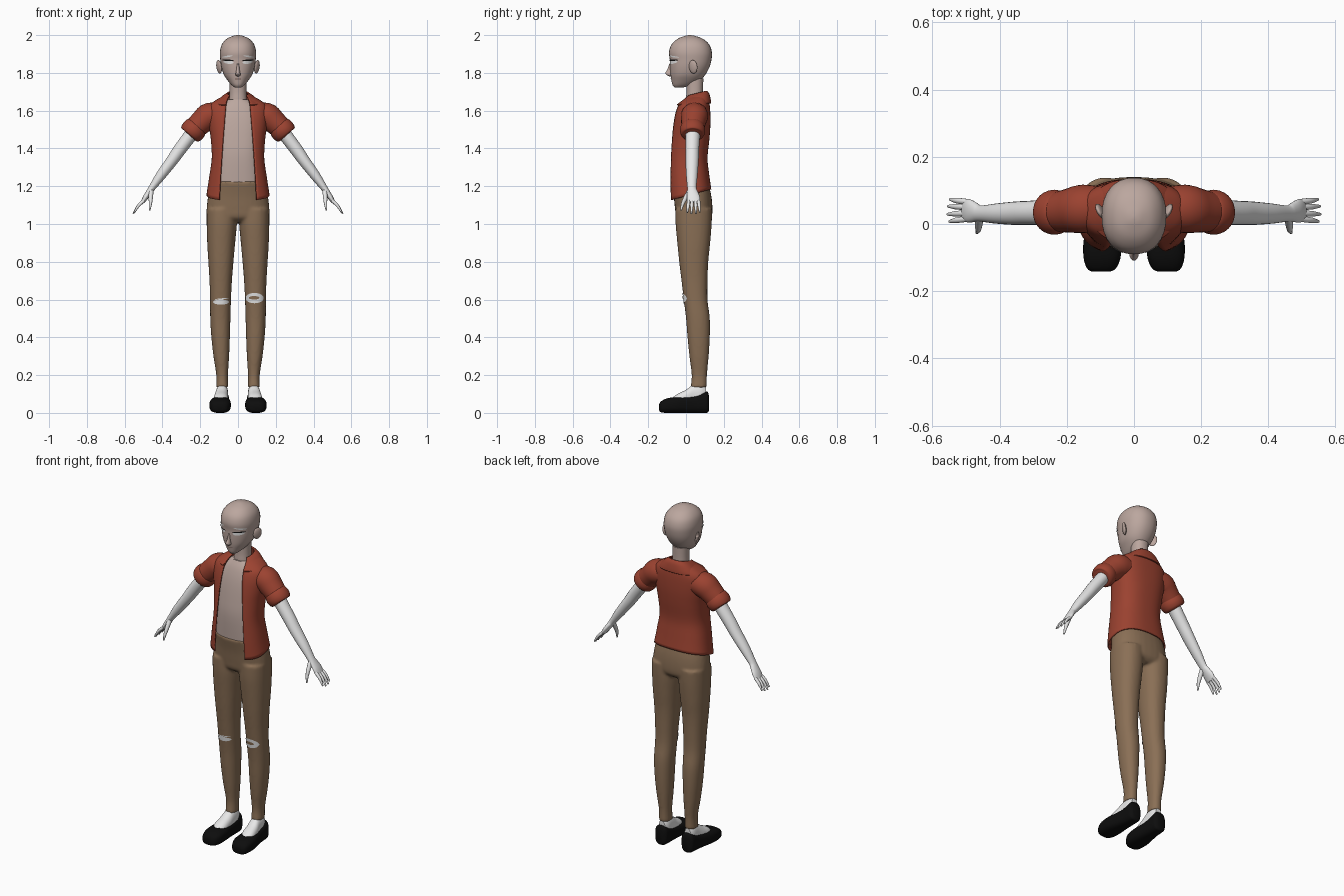
import bpy, bmesh, math
from mathutils import Vector, Matrix

cube = bpy.data.objects.get("Cube")
if cube:
    bpy.data.objects.remove(cube, do_unlink=True)


def material(name, r, g, b):
    m = bpy.data.materials.new(name)
    m.use_nodes = True
    m.diffuse_color = (r, g, b, 1)
    bsdf = m.node_tree.nodes["Principled BSDF"]
    bsdf.inputs["Base Color"].default_value = (r, g, b, 1)
    bsdf.inputs["Roughness"].default_value = 0.8
    return m


SKIN = material("dusty pink", .50, .385, .345)
WHITE = material("white", .8, .8, .8)
RED = material("brick red", .33, .055, .03)
BROWN = material("tan brown", .255, .16, .092)
BLACK = material("black", .004, .004, .004)
LIP = material("lip brown", .2, .12, .1)


def finish(name, bm, mat, mirror=False):
    """Turn a bmesh into a smooth-shaded object."""
    bmesh.ops.recalc_face_normals(bm, faces=bm.faces)
    me = bpy.data.meshes.new(name)
    bm.to_mesh(me)
    bm.free()
    me.materials.append(mat)
    ob = bpy.data.objects.new(name, me)
    bpy.context.collection.objects.link(ob)
    bpy.ops.object.select_all(action='DESELECT')
    ob.select_set(True)
    bpy.context.view_layer.objects.active = ob
    bpy.ops.object.shade_smooth_by_angle(angle=math.radians(50))
    if mirror:
        ob.modifiers.new("mirror", 'MIRROR').use_clip = False
    return ob


def spline(rows, steps=4):
    """Smoothly interpolate rows of numbers, passing through each row."""
    out = []
    for i in range(len(rows) - 1):
        p0, p1, p2, p3 = (rows[min(max(k, 0), len(rows) - 1)] for k in range(i - 1, i + 3))
        for s in range(steps):
            t = s / steps
            out.append([.5 * (2 * b + (c - a) * t + (2 * a - 5 * b + 4 * c - d) * t * t
                              + (3 * b - a - 3 * c + d) * t ** 3)
                        for a, b, c, d in zip(p0, p1, p2, p3)])
    return out + [list(rows[-1])]


def power(v, e):
    return math.copysign(abs(v) ** e, v)


def oval(c, u, v, a, b, e=1.0, gap=0.0, n=32):
    """Rounded section; a gap leaves it open on the -v side."""
    t0 = math.asin(min(gap / a, .98) ** (1 / e)) if gap else 0
    count = n + 1 if gap else n
    pts = []
    for i in range(count):
        t = t0 + (2 * math.pi - 2 * t0) * i / n
        pts.append(c + u * (a * power(math.sin(t), e)) - v * (b * power(math.cos(t), e)))
    return pts


def skin_rings(bm, rings, closed=True):
    loops = [[bm.verts.new(p) for p in r] for r in rings]
    n = len(loops[0])
    for a, b in zip(loops, loops[1:]):
        for i in range(n if closed else n - 1):
            j = (i + 1) % n
            bm.faces.new((a[i], a[j], b[j], b[i]))
    if closed:
        bm.faces.new(loops[0])
        bm.faces.new(loops[-1])


X, Y, Z = Vector((1, 0, 0)), Vector((0, 1, 0)), Vector((0, 0, 1))


def stack(bm, rows, e=.9, cx=0.0):
    """Closed horizontal sections: z, half width, front y, back y."""
    skin_rings(bm, [oval(Vector((cx, (f + b) / 2, z)), X, Y, w, (b - f) / 2, e)
                    for z, w, f, b in spline(rows)])


def shell(name, rows, mat, thick, e=.8):
    """Open-fronted garment: z, half width, front y, back y, gap, tilt."""
    bm = bmesh.new()
    skin_rings(bm, [oval(Vector((0, (f + b) / 2, z + s * (f + b) / 2)), X, Y + Z * s,
                         w, (b - f) / 2, e, g, 48)
                    for z, w, f, b, g, s in spline(rows)], closed=False)
    ob = finish(name, bm, mat)
    sol = ob.modifiers.new("thickness", 'SOLIDIFY')
    sol.thickness, sol.offset = thick, 0
    return ob


def tube(bm, rows, n=20):
    """Tube along a path: x, y, z, radius along y, radius across."""
    rows = spline(rows)
    pts = [Vector(r[:3]) for r in rows]
    rings = []
    for i, r in enumerate(rows):
        d = (pts[min(i + 1, len(pts) - 1)] - pts[max(i - 1, 0)]).normalized()
        u = (Y - d * d.dot(Y)).normalized()
        rings.append(oval(pts[i], u, d.cross(u), r[3], r[4], n=n))
    skin_rings(bm, rings)


def part(name, builder, rows, mat, mirror=False, **kw):
    bm = bmesh.new()
    builder(bm, rows, **kw)
    return finish(name, bm, mat, mirror)


def decal(name, target, x, z, w, h, mat, lift=.002, tilt=0.0, mirror=False):
    """Thin oval laid onto the front of a target."""
    bm = bmesh.new()
    bmesh.ops.create_grid(bm, x_segments=16, y_segments=6, size=1)
    for v in bm.verts:
        px, pz = v.co.x, v.co.y * math.sqrt(max(0, 1.02 - v.co.x ** 2))
        v.co = (x + px * w, -.3, z + pz * h + px * w * tilt)
    ob = finish(name, bm, mat)
    wrap = ob.modifiers.new("wrap", 'SHRINKWRAP')
    wrap.target, wrap.wrap_method, wrap.wrap_mode = target, 'PROJECT', 'ABOVE_SURFACE'
    wrap.use_project_y, wrap.offset = True, lift
    if mirror:
        ob.modifiers.new("mirror", 'MIRROR')


# Head, neck, nose and ears
head = part("head", stack, [
    (1.722, .016, -.06, -.02), (1.735, .034, -.071, .03), (1.76, .055, -.077, .075),
    (1.79, .075, -.082, .102), (1.83, .088, -.085, .124), (1.87, .094, -.086, .135),
    (1.91, .096, -.09, .137), (1.95, .086, -.077, .123), (1.98, .06, -.045, .09),
    (1.996, .025, -.005, .047), (2.0, .004, .016, .024)], SKIN)
part("neck", stack, [(1.6, .06, 0, .1), (1.66, .047, 0, .093),
                     (1.7, .044, .002, .09), (1.77, .045, 0, .092)], SKIN)
part("nose", stack, [(1.782, .006, -.09, -.07), (1.79, .014, -.104, -.07),
                     (1.8, .012, -.109, -.07), (1.82, .008, -.098, -.07),
                     (1.85, .006, -.088, -.07)], SKIN, e=1)
bm = bmesh.new()
bmesh.ops.create_uvsphere(bm, u_segments=16, v_segments=12, radius=1, matrix=(
    Matrix.Translation((.1, .038, 1.832)) @ Matrix.Rotation(-.5, 4, 'Z')
    @ Matrix.Rotation(.15, 4, 'Y') @ Matrix.Diagonal((.01, .025, .036, 1))))
finish("ears", bm, SKIN, True)

# Face details
decal("eyes", head, .05, 1.857, .026, .009, WHITE, .002, .1, True)
decal("lashes", head, .051, 1.867, .03, .004, BLACK, .004, .05, True)
decal("brows", head, .056, 1.887, .027, .004, WHITE, .002, -.15, True)
decal("mouth", head, 0, 1.768, .02, .002, LIP)

# Shirt
part("shirt", stack, [
    (1.19, .135, -.072, .11), (1.35, .12, -.078, .098), (1.45, .124, -.068, .108),
    (1.55, .125, -.05, .11), (1.62, .1, -.028, .105), (1.66, .056, -.006, .098)], SKIN, e=.8)

# Open jacket with folded collar
shell("jacket", [
    (1.148, .163, -.09, .13, .098, .27), (1.25, .148, -.092, .118, .092, .15),
    (1.35, .135, -.09, .11, .085, 0), (1.45, .14, -.08, .12, .078, 0),
    (1.52, .15, -.07, .125, .072, 0), (1.58, .156, -.058, .125, .067, 0),
    (1.625, .148, -.042, .122, .063, 0), (1.652, .112, -.02, .116, .058, .05),
    (1.668, .07, -.003, .11, .052, .15), (1.675, .054, .005, .106, .044, .25)], RED, .008)
shell("collar", [
    (1.676, .054, .002, .108, .044, .25), (1.664, .078, -.015, .12, .054, .2),
    (1.645, .108, -.04, .128, .062, .1), (1.632, .125, -.055, .13, .066, .05)], RED, .007)

# Sleeves and rolled cuffs
part("sleeves", tube, [
    (.09, .045, 1.575, .065, .06), (.15, .045, 1.572, .072, .07),
    (.19, .04, 1.542, .066, .064), (.235, .035, 1.5, .058, .057)], RED, True, n=28)
part("cuffs", tube, [
    (.212, .035, 1.525, .045, .045), (.218, .035, 1.518, .06, .06),
    (.237, .035, 1.495, .067, .066), (.252, .035, 1.474, .06, .06),
    (.256, .035, 1.469, .045, .045)], RED, True, n=28)

# Arms and hands
bm = bmesh.new()
tube(bm, [(.2, .035, 1.54, .04, .04), (.25, .035, 1.472, .039, .036),
          (.31, .033, 1.392, .036, .034), (.35, .032, 1.335, .035, .031),
          (.41, .031, 1.255, .03, .026), (.455, .031, 1.192, .024, .018),
          (.47, .034, 1.17, .028, .016), (.49, .039, 1.14, .035, .014),
          (.505, .041, 1.115, .033, .01)])
for fy, spread, reach in ((.066, .008, .9), (.05, .003, 1), (.032, -.003, 1.03), (.015, -.008, .93)):
    base = Vector((.497, fy, 1.125))
    tip = base + Vector((.056, spread, -.069)) * reach
    mid = base.lerp(tip, .5) + Vector((.004, 0, .004))
    tube(bm, [(*base, .009, .009), (*mid, .0085, .008), (*tip, .004, .004)], n=10)
tube(bm, [(.46, .02, 1.175, .014, .013), (.462, -.004, 1.135, .012, .011),
          (.464, -.018, 1.105, .009, .008), (.468, -.026, 1.072, .004, .004)], n=10)
finish("arms", bm, WHITE, True)

# Trousers: hips and legs fused into one surface
bm = bmesh.new()
stack(bm, [(1.225, .142, -.08, .116), (1.15, .158, -.066, .134), (1.08, .166, -.058, .14),
           (1.035, .162, -.05, .135), (1.01, .13, -.02, .11)], e=.85)
legs = [(1.08, .004, .166, -.056, .138), (1, .006, .166, -.055, .136),
        (.9, .015, .163, -.046, .128), (.8, .024, .157, -.036, .118),
        (.7, .032, .151, -.024, .114), (.6, .037, .148, -.012, .114),
        (.5, .04, .147, 0, .126), (.4, .043, .141, .008, .126),
        (.3, .047, .13, .018, .12), (.2, .053, .115, .03, .111), (.135, .052, .116, .024, .11)]
for side in (-1, 1):
    skin_rings(bm, [oval(Vector((side * (i + o) / 2, (f + b) / 2, z)), X, Y,
                         (o - i) / 2, (b - f) / 2, .9) for z, i, o, f, b in spline(legs)])
trousers = finish("trousers", bm, BROWN)
fuse = trousers.modifiers.new("fuse", 'REMESH')
fuse.mode, fuse.voxel_size, fuse.use_smooth_shade = 'VOXEL', .008, True
soft = trousers.modifiers.new("soften", 'SMOOTH')
soft.factor, soft.iterations = .5, 4

# Torn knees
decal("right_knee_tear", trousers, -.09, .587, .04, .013, WHITE, .003)
decal("right_knee_fringe", trousers, -.088, .604, .036, .003, WHITE, .003, .1)
decal("left_knee_tear", trousers, .088, .608, .046, .027, WHITE, .003)
decal("left_knee_centre", trousers, .086, .61, .026, .009, BROWN, .005)


def lengthwise(bm, rows, e=.7):
    """Sections along y: y, centre x, half width, bottom z, top z."""
    skin_rings(bm, [oval(Vector((x, y, (lo + hi) / 2)), X, Z, w, (hi - lo) / 2, e)
                    for y, x, w, lo, hi in spline(rows)])


# Socks and shoes
part("feet", lengthwise, [
    (-.078, .093, .018, .04, .075), (-.045, .092, .037, .03, .1), (0, .089, .037, .03, .122),
    (.04, .085, .033, .03, .15), (.08, .084, .031, .03, .155), (.105, .084, .022, .03, .14)],
    WHITE, True, e=.85)
part("shoes", lengthwise, [
    (-.142, .098, .026, .012, .045), (-.132, .097, .043, .003, .061), (-.1, .095, .055, 0, .077),
    (-.05, .094, .056, 0, .084), (0, .091, .048, 0, .088), (.05, .087, .042, 0, .094),
    (.1, .086, .04, 0, .112), (.115, .086, .034, .002, .11), (.122, .086, .022, .012, .09)],
    BLACK, True)
